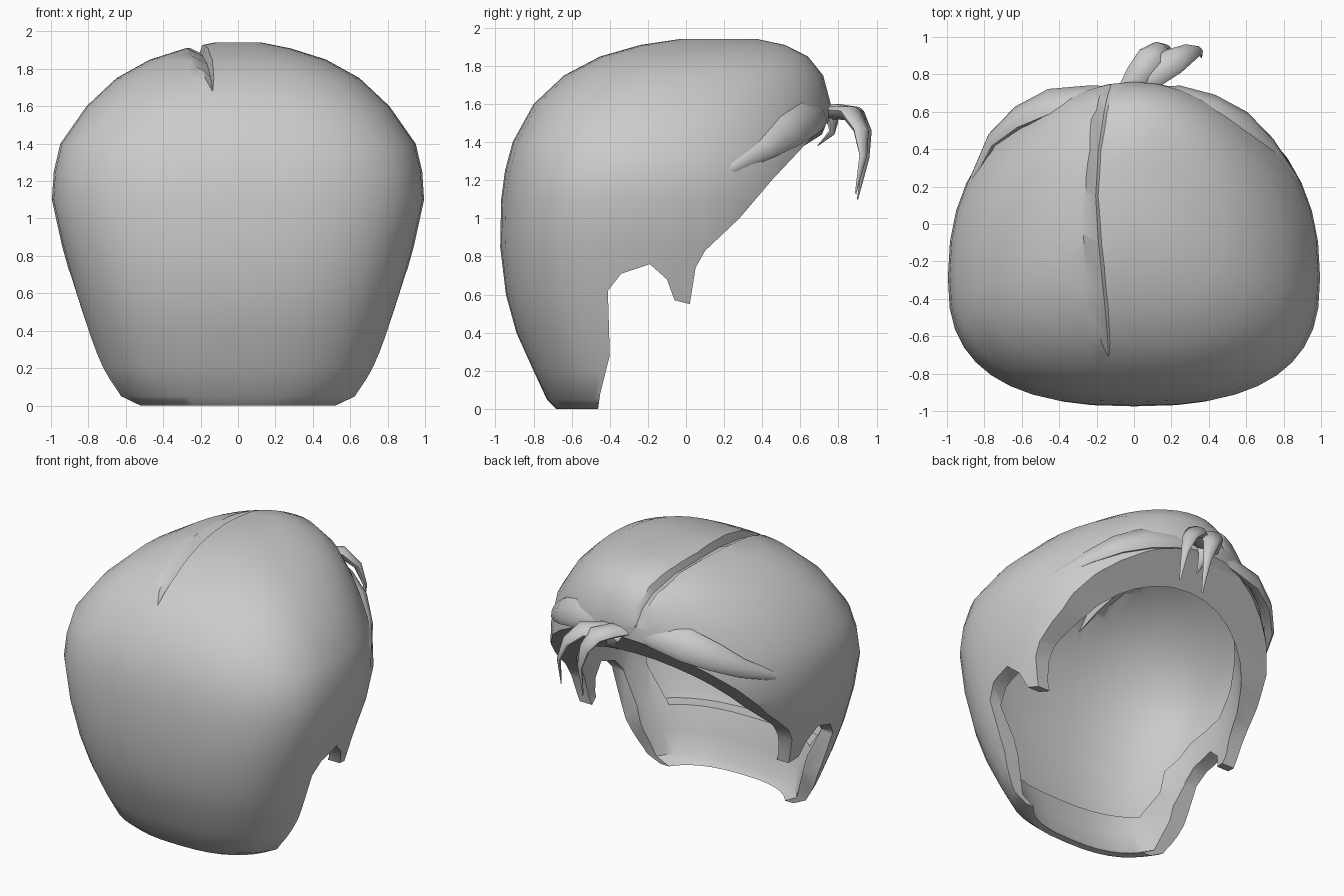
import bpy, bmesh, math
from mathutils import Vector

if "Cube" in bpy.data.objects:
    bpy.data.objects.remove(bpy.data.objects["Cube"])

grey = bpy.data.materials.new("hair_grey")
grey.use_nodes = True
grey.diffuse_color = (0.6, 0.6, 0.6, 1)
grey.node_tree.nodes["Principled BSDF"].inputs["Base Color"].default_value = (0.6, 0.6, 0.6, 1)


def loft(name, rings):
    """Skin a list of closed rings and cap both ends."""
    bm = bmesh.new()
    loops = [[bm.verts.new(p) for p in ring] for ring in rings]
    n = len(loops[0])
    for a, b in zip(loops, loops[1:]):
        for i in range(n):
            j = (i + 1) % n
            bm.faces.new((a[i], a[j], b[j], b[i]))
    bm.faces.new(loops[0])
    bm.faces.new(loops[-1])
    bmesh.ops.recalc_face_normals(bm, faces=bm.faces)
    mesh = bpy.data.meshes.new(name)
    bm.to_mesh(mesh)
    bm.free()
    mesh.materials.append(grey)
    ob = bpy.data.objects.new(name, mesh)
    bpy.context.collection.objects.link(ob)
    return ob


def oval(z, w, back, front, inset=0.0, n=40):
    """Head outline at height z, squarer at the back than at the brow."""
    w, back, front = w - inset, back + inset, front - inset
    mid = back + 0.4 * (front - back)
    brow = .9 + .1 * max(0, min(1, (z - 1.2) / .4))
    ring = []
    for i in range(n):
        a = math.tau * i / n
        c, s = math.cos(a), math.sin(a)
        p, reach = (brow, front - mid) if s > 0 else (.77, mid - back)
        ring.append((math.copysign(abs(c) ** p, c) * w,
                     mid + math.copysign(abs(s) ** p, s) * reach, z))
    return ring


def prism(name, side):
    """Solid with a side profile (y, z), running right through along x."""
    return loft(name, [[(x, y, z) for y, z in side] for x in (-1.3, 1.3)])


def cut(target, cutter):
    mod = target.modifiers.new("cut", "BOOLEAN")
    mod.operation, mod.solver, mod.object = "DIFFERENCE", "EXACT", cutter
    bpy.context.view_layer.objects.active = target
    bpy.ops.object.modifier_apply(modifier=mod.name)
    bpy.data.objects.remove(cutter)


def smooth(ob, angle=40):
    bpy.ops.object.select_all(action="DESELECT")
    ob.select_set(True)
    bpy.context.view_layer.objects.active = ob
    bpy.ops.object.shade_smooth_by_angle(angle=math.radians(angle))


# Head-shaped outer volume: height, half width, back, front, rim thickness
rows = [
    (0.0, .58, -.68, .60, .05), (.05, .67, -.73, .62, .06),
    (.2, .74, -.80, .65, .10), (.4, .805, -.89, .68, .12),
    (.6, .87, -.945, .70, .09), (.85, .94, -.975, .72, .12),
    (1.1, .995, -.97, .74, .17), (1.25, .985, -.95, .75, .19),
    (1.4, .95, -.91, .755, .20), (1.6, .81, -.80, .76, .21),
    (1.75, .65, -.64, .72, .22), (1.85, .47, -.45, .64, .22),
    (1.91, .28, -.24, .52, .10), (1.94, .13, -.04, .38, .05)]
hair = loft("hair_shell", [oval(*r[:4]) for r in rows])

# Hair parting: a shallow wedge following the crown
parting = [(.85, 1.45, -.11, .04), (.735, 1.62, -.125, .05), (.69, 1.72, -.14, .06),
           (.6, 1.80, -.16, .07), (.4, 1.87, -.19, .07), (.15, 1.885, -.205, .08),
           (-.1, 1.87, -.19, .08), (-.35, 1.825, -.165, .07),
           (-.55, 1.755, -.145, .04), (-.72, 1.675, -.135, .02)]


def parting_wedge(grow):
    return loft("parting_wedge", [
        [(x, y, z - 1.5 * grow), (x + .05 + grow, y, z + .16),
         (x - w * 4.2 - grow, y, z + .16)] for y, z, x, w in parting])


# Inside of the thin crown, keeping a thick folded rim round the opening
deep = loft("crown_hollow", [oval(z * .985, w, b, f, .02) for z, w, b, f, _ in rows])
cut(deep, prism("rim_zone", [
    (1.2, 1.76), (.7, 1.73), (.48, 1.58), (.27, 1.36), (.06, 1.15), (-.12, .98),
    (-.4, .92), (-.58, .76), (-.6, .36), (-1.2, .35), (-1.2, -.3), (1.2, -.3)]))
cut(deep, parting_wedge(.03))

# Hollow for the head inside the rim
inner = [(-.1, .55, -.68, .60, .06)] + rows[:11]
cut(hair, loft("head_hollow", [oval(*r) for r in inner]))
cut(hair, deep)

# Face opening with sideburns
cut(hair, prism("face_opening", [
    (1.2, 1.58), (.8, 1.55), (.7, 1.47), (.6, 1.36), (.45, 1.2), (.28, 1.0),
    (.1, .83), (.05, .74), (.02, .55), (-.06, .57), (-.1, .68), (-.19, .76),
    (-.34, .71), (-.41, .62), (-.4, .28), (-.45, .08), (-.49, -.2), (1.2, -.2)]))
cut(hair, parting_wedge(0))
smooth(hair)


def lock(name, path, width, depth, centre, root=0.5):
    """Flattened tapering strand swept along a path."""
    pts = [Vector(p) for p in path]
    rings = []
    for i, p in enumerate(pts):
        t = i / (len(pts) - 1)
        tan = (pts[min(i + 1, len(pts) - 1)] - pts[max(i - 1, 0)]).normalized()
        across = tan.cross(p - Vector(centre)).normalized()
        out = across.cross(tan).normalized()
        size = max(.06, min(1, root + 2 * t) * min(1, 1.7 * (1 - t)))
        rings.append([p + across * math.cos(a) * width * size + out * math.sin(a) * depth * size
                      for a in (math.tau * k / 8 for k in range(8))])
    smooth(loft(name, rings), 50)


# Swept fringe layers, tucked below the crown on both sides
for label, s, push in (("left", 1, 0.0), ("right", -1, .03)):
    lock(label + "_fringe", [
        (s * .06, .70, 1.57), (s * .24, .68, 1.56),
        (s * (.42 + push), .62 + push, 1.53), (s * (.59 + push), .54 + push, 1.46),
        (s * (.73 + push), .42 + push, 1.37), (s * .86, .25, 1.27),
        (s * .95, .04, 1.18)], .11, .05, (0, 0, 1.1))

# Forelock strands curling over the brow
lock("forelock_inner", [(-.06, .70, 1.55), (.02, .80, 1.565), (.09, .89, 1.55),
                        (.14, .94, 1.46), (.175, .945, 1.32), (.18, .90, 1.1)],
     .075, .04, (.05, .7, 1.2))
lock("forelock_outer", [(-.04, .70, 1.54), (.10, .79, 1.555), (.21, .87, 1.55),
                        (.30, .92, 1.46), (.35, .93, 1.33), (.36, .89, 1.13)],
     .075, .04, (.1, .7, 1.2))
lock("forelock_short", [(0, .70, 1.54), (.04, .77, 1.51), (.06, .765, 1.45),
                        (.05, .69, 1.38)], .06, .03, (.05, .6, 1.35))
